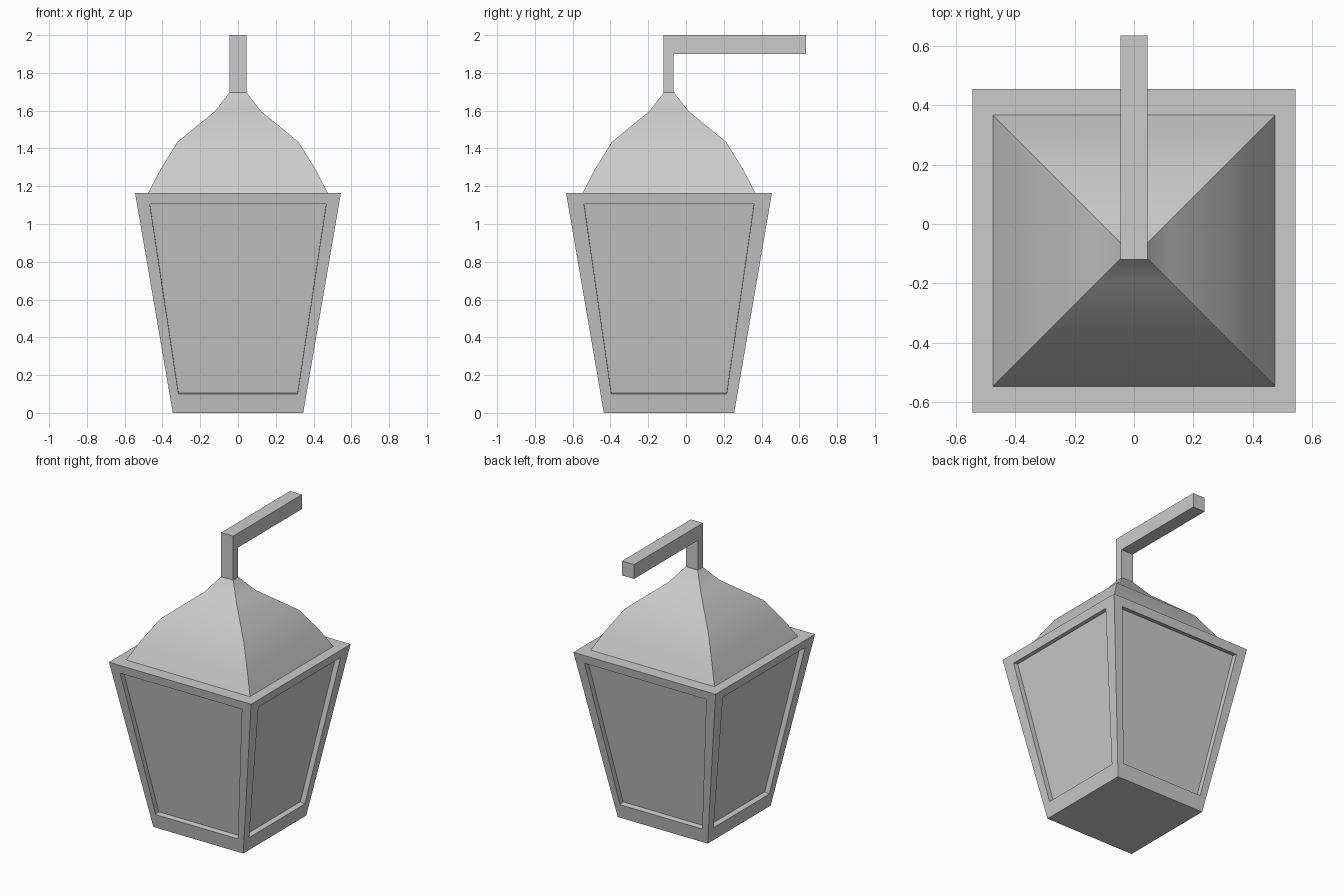
import bpy, bmesh
from mathutils import Vector, Matrix

if "Cube" in bpy.data.objects:
    bpy.data.objects.remove(bpy.data.objects["Cube"])

CY = -0.09  # lantern axis in y


def finish(name, bm, smooth=False):
    bmesh.ops.remove_doubles(bm, verts=bm.verts, dist=1e-4)
    bmesh.ops.recalc_face_normals(bm, faces=bm.faces)
    me = bpy.data.meshes.new(name)
    bm.to_mesh(me)
    bm.free()
    ob = bpy.data.objects.new(name, me)
    bpy.context.collection.objects.link(ob)
    if smooth:
        bpy.context.view_layer.objects.active = ob
        ob.select_set(True)
        bpy.ops.object.shade_smooth_by_angle(angle=0.7)
        ob.select_set(False)
    return ob


def ring(bm, hx, hy, z):
    return [bm.verts.new((sx * hx, CY + sy * hy, z))
            for sx, sy in ((-1, -1), (1, -1), (1, 1), (-1, 1))]


def bridge(bm, a, b):
    n = len(a)
    for i in range(n):
        j = (i + 1) % n
        bm.faces.new((a[i], a[j], b[j], b[i]))


# Lantern body: tapered box with a recessed pane on each side
B, T, H, DEPTH = 0.345, 0.545, 1.165, 0.035
bm = bmesh.new()
bm.faces.new(ring(bm, B, B, 0))
bm.faces.new(ring(bm, T, T, H))
slope = (T - B) / H
inward = Vector((0, 1, slope)).normalized() * DEPTH
for k in range(4):
    low, high = ((0.315, 0.467), (0.305, 0.45))[k % 2]
    outer = [Vector((s * h, -h, z)) for s, h, z in
             ((-1, B, 0), (1, B, 0), (1, T, H), (-1, T, H))]
    frame = [Vector((s * w, -(B + slope * z), z)) for s, w, z in
             ((-1, low, 0.1), (1, low, 0.1), (1, high, 1.105), (-1, high, 1.105))]
    pane = [p + inward for p in frame]
    M = Matrix.Translation((0, CY, 0)) @ Matrix.Rotation(k * 1.5707963, 4, 'Z')
    o, f, p = [[bm.verts.new(M @ v) for v in loop] for loop in (outer, frame, pane)]
    bridge(bm, o, f)
    bridge(bm, f, p)
    bm.faces.new(p)
finish("lantern_body", bm)

# Curved roof: stacked rectangular rings
bm = bmesh.new()
profile = [(0.475, 1.165), (0.41, 1.29), (0.32, 1.435), (0.122, 1.597), (0.046, 1.695)]
rings = [ring(bm, w, w - 0.018, z) for w, z in profile]
for a, b in zip(rings, rings[1:]):
    bridge(bm, a, b)
bm.faces.new(rings[0])
bm.faces.new(rings[-1])
finish("roof", bm, smooth=True)

# Hanging bracket: L profile extruded across x
bm = bmesh.new()
L = [(-0.12, 1.695), (-0.067, 1.695), (-0.067, 1.9), (0.635, 1.9), (0.635, 2.0), (-0.12, 2.0)]
sides = [[bm.verts.new((x, y, z)) for y, z in L] for x in (-0.046, 0.046)]
for s in sides:
    bm.faces.new(s)
bridge(bm, *sides)
finish("hanging_bracket", bm)
